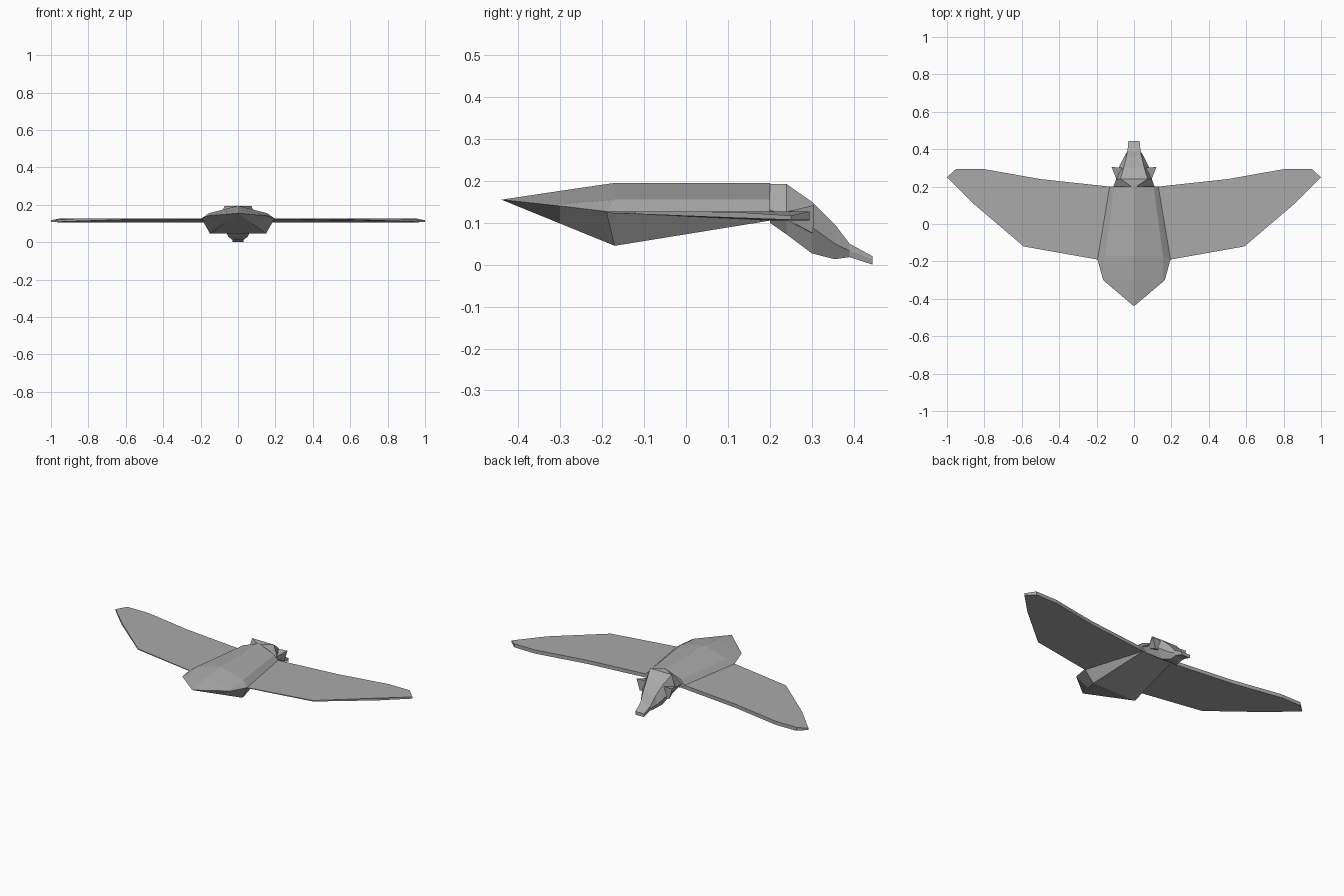
import bpy
import bmesh

cube = bpy.data.objects.get("Cube")
if cube:
    bpy.data.objects.remove(cube, do_unlink=True)

grey = bpy.data.materials.new("plain grey")
grey.use_nodes = True
colour = (0.4, 0.4, 0.4, 1)
grey.diffuse_color = colour
grey.node_tree.nodes["Principled BSDF"].inputs["Base Color"].default_value = colour


def loft(name, sections, closed=False):
    """Skin a row of equal sections, cap the ends and mirror across x."""
    bm = bmesh.new()
    rows = [[bm.verts.new(p) for p in s] for s in sections]
    for a, b in zip(rows, rows[1:]):
        count = len(a) if closed else len(a) - 1
        for i in range(count):
            j = (i + 1) % len(a)
            bm.faces.new((a[i], a[j], b[j], b[i]))
    bm.faces.new(rows[0])
    bm.faces.new(rows[-1])
    bmesh.ops.remove_doubles(bm, verts=bm.verts, dist=0.0005)
    # Mirror the half, then weld it along the middle
    if not closed:
        copy = bmesh.ops.duplicate(bm, geom=bm.verts[:] + bm.edges[:] + bm.faces[:])
        for v in copy["geom"]:
            if isinstance(v, bmesh.types.BMVert):
                v.co.x *= -1
        bmesh.ops.remove_doubles(bm, verts=bm.verts, dist=0.0005)
    bmesh.ops.recalc_face_normals(bm, faces=bm.faces)
    mesh = bpy.data.meshes.new(name)
    bm.to_mesh(mesh)
    bm.free()
    mesh.materials.append(grey)
    obj = bpy.data.objects.new(name, mesh)
    bpy.context.collection.objects.link(obj)
    return obj


# Body: spine, shoulder, widest edge, belly edge, belly centre
tail = (0, -0.44, 0.155)
loft("body", [
    [tail] * 5,
    [(0, -0.3, 0.176), (0.155, -0.3, 0.143), (0.165, -0.3, 0.14),
     (0.078, -0.3, 0.098), (0, -0.3, 0.098)],
    [(0, -0.17, 0.195), (0.155, -0.17, 0.155), (0.195, -0.19, 0.127),
     (0.15, -0.17, 0.045), (0, -0.17, 0.045)],
    [(0, 0.2, 0.195), (0.105, 0.2, 0.155), (0.13, 0.2, 0.127),
     (0.1, 0.2, 0.105), (0, 0.2, 0.105)],
])


def head_section(y, top, cheek, jaw):
    """Half section: flat crown, cheek edge, flat jaw."""
    points = [(0, top[1]), top, cheek, jaw, (0, jaw[1])]
    return [(x, y, z) for x, z in points]


# Head tapering down to the snout
loft("head", [
    head_section(0.2, (0.012, 0.192), (0.11, 0.13), (0.08, 0.1)),
    head_section(0.24, (0.073, 0.192), (0.095, 0.12), (0.07, 0.072)),
    head_section(0.3, (0.055, 0.15), (0.083, 0.09), (0.05, 0.027)),
    head_section(0.355, (0.042, 0.096), (0.055, 0.05), (0.03, 0.013)),
    head_section(0.39, (0.035, 0.05), (0.035, 0.033), (0.03, 0.018)),
    head_section(0.445, (0.03, 0.02), (0.03, 0.012), (0.028, 0.0)),
])

# Wings: x, y, top z, bottom z around the outline
outline = [(0.195, -0.19, 0.127, 0.123), (0.59, -0.12, 0.127, 0.121),
           (0.86, 0.11, 0.126, 0.112), (1.0, 0.25, 0.117, 0.107),
           (0.95, 0.295, 0.127, 0.106), (0.81, 0.295, 0.127, 0.105),
           (0.5, 0.24, 0.127, 0.105), (0.13, 0.2, 0.127, 0.105),
           (0.05, 0.19, 0.127, 0.105), (0.05, -0.19, 0.127, 0.123)]
for side, label in ((1, "left"), (-1, "right")):
    loft(label + "_wing", [[(side * x, y, t) for x, y, t, b in outline],
                           [(side * x, y, b) for x, y, t, b in outline]], closed=True)
    # Pointed ear with its open end facing back
    rim = [(0.06, 0.3, 0.14), (0.12, 0.305, 0.142), (0.1, 0.303, 0.075), (0.06, 0.3, 0.075)]
    loft(label + "_ear", [[(side * 0.085, 0.215, 0.12)] * 4,
                          [(side * x, y, z) for x, y, z in rim]], closed=True)
